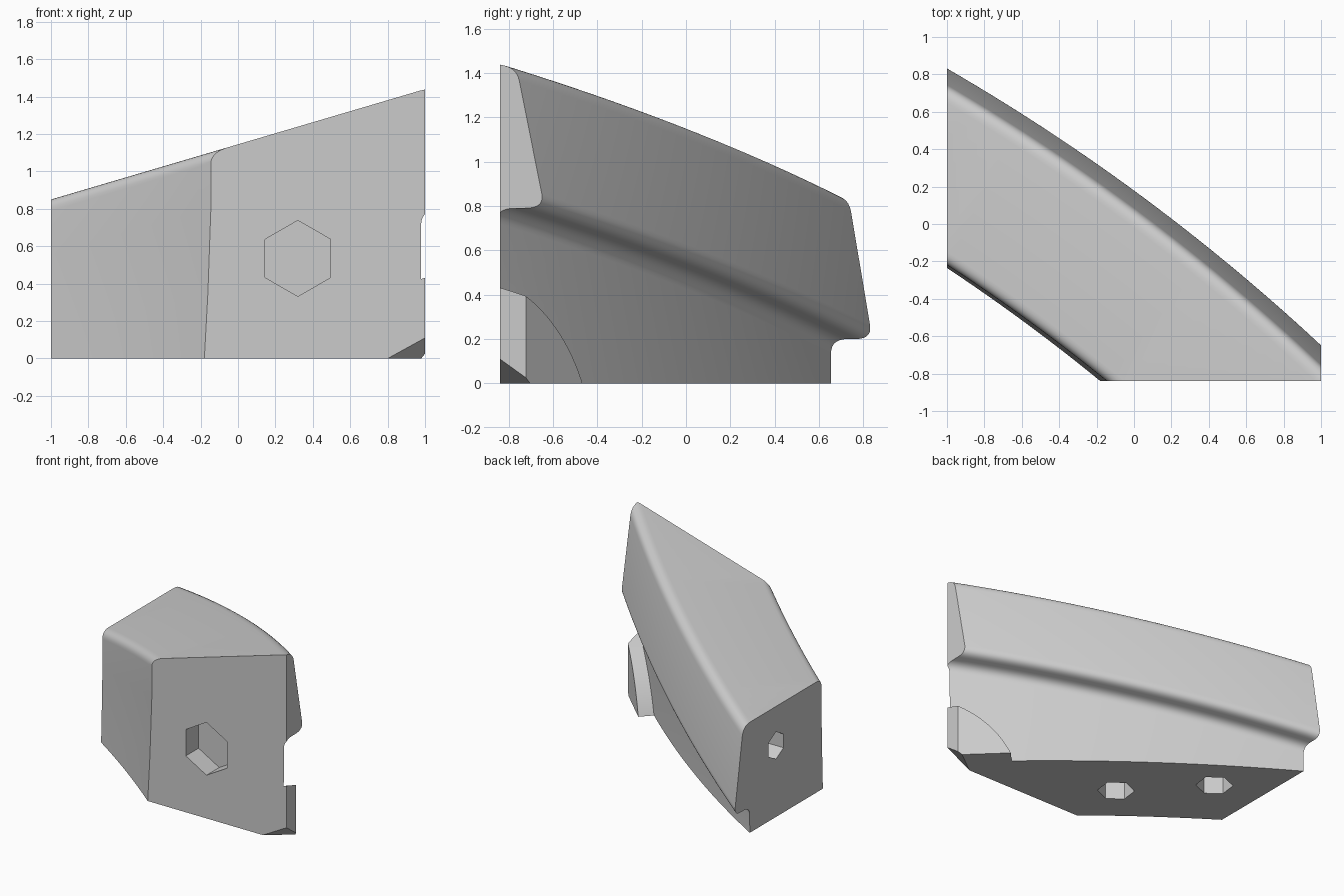
import bpy
import bmesh
from math import cos, sin, radians
from mathutils import Vector, Matrix

cube = bpy.data.objects.get("Cube")
if cube:
    bpy.data.objects.remove(cube, do_unlink=True)

grey = bpy.data.materials.new("plain_grey")
grey.use_nodes = True
COLOUR = (0.6, 0.6, 0.6, 1)
grey.diffuse_color = COLOUR
grey.node_tree.nodes["Principled BSDF"].inputs["Base Color"].default_value = COLOUR

CENTRE = Vector((-6.5, -8.69))   # centre of the plan curve
RADIUS = 11.0                    # radius of the lip
SLOPE = 0.295                    # rise of the section along x


def make_object(name, bm):
    bmesh.ops.recalc_face_normals(bm, faces=bm.faces)
    mesh = bpy.data.meshes.new(name)
    bm.to_mesh(mesh)
    bm.free()
    mesh.materials.append(grey)
    obj = bpy.data.objects.new(name, mesh)
    bpy.context.collection.objects.link(obj)
    return obj


def rounded(corners, steps=7):
    """Round each (u, w, radius) corner of a closed outline."""
    points = []
    for i, (u, w, r) in enumerate(corners):
        p = Vector((u, w))
        if r == 0:
            points.append(p)
            continue
        a = p + (Vector(corners[i - 1][:2]) - p).normalized() * r
        b = p + (Vector(corners[(i + 1) % len(corners)][:2]) - p).normalized() * r
        for k in range(steps + 1):
            t = k / steps
            points.append(a * (1 - t) ** 2 + p * 2 * t * (1 - t) + b * t * t)
    return points


def boolean(target, tool, operation):
    mod = target.modifiers.new(operation.lower(), "BOOLEAN")
    mod.operation = operation
    mod.solver = "EXACT"
    mod.object = tool
    tool.hide_render = True
    bpy.ops.object.select_all(action="DESELECT")
    bpy.context.view_layer.objects.active = target
    target.select_set(True)
    bpy.ops.object.modifier_apply(modifier=mod.name)
    bpy.data.objects.remove(tool, do_unlink=True)


def prism(name, sides, radius, depth, centre, axis, turn=0.0):
    """Prism or cylinder along an axis, turned about it."""
    bm = bmesh.new()
    rotation = Vector(axis).to_track_quat("Z", "Y").to_matrix().to_4x4()
    bmesh.ops.create_cone(
        bm, cap_ends=True, segments=sides, radius1=radius, radius2=radius, depth=depth,
        matrix=Matrix.Translation(centre) @ rotation @ Matrix.Rotation(turn, 4, "Z"))
    return make_object(name, bm)


# Section of the bar: lower wall, lip, sloping wall, top, inner wall
section = rounded([
    (-0.163, -0.7, 0), (-0.157, 0.495, 0.065), (0.004, 0.495, 0.065),
    (-0.09, 1.145, 0.075), (-0.9, 1.145, 0.06), (-0.9, 0.85, 0),
    (-0.91, 0.4, 0), (-0.922, 0.05, 0), (-0.94, -0.7, 0)])

# Sweep the section along the curve
bm = bmesh.new()
rings = []
STEPS = 56
for i in range(STEPS + 1):
    angle = radians(38 + 28 * i / STEPS)
    ring = []
    for u, w in section:
        x = CENTRE.x + (RADIUS + u) * cos(angle)
        y = CENTRE.y + (RADIUS + u) * sin(angle)
        ring.append(bm.verts.new((x, y, w + SLOPE * x)))
    rings.append(ring)
for first, second in zip(rings, rings[1:]):
    for j in range(len(section)):
        k = j - 1
        bm.faces.new((first[k], first[j], second[j], second[k]))
bm.faces.new(rings[0])
bm.faces.new(rings[-1])
bumper = make_object("curved_block", bm)

# Round boss on the lower wall
normal = Vector((0.69, 0.72, 0)).normalized()
along = Vector((-normal.y, normal.x, 0))
boss_centre = along * -1.61 + normal * 0.045 + Vector((0, 0, -0.34))
boolean(bumper, prism("round_boss", 128, 0.83, 0.25, boss_centre, normal), "UNION")

# Trim the ends, front, base and the lower corner
bm = bmesh.new()
bm.from_mesh(bumper.data)
trims = [
    ((1, 0, 0), (1, 0, 0)),
    ((-1, 0, 0), (-1, 0, 0)),
    ((0, -0.84, 0), (0, -1, 0)),
    ((0, 0, 0), (0, 0, -1)),
    ((0.8, -0.84, 0), (0.55, -0.72, -1)),
]
for point, direction in trims:
    cut = bmesh.ops.bisect_plane(
        bm, geom=bm.verts[:] + bm.edges[:] + bm.faces[:], dist=1e-5,
        plane_co=point, plane_no=direction, clear_outer=True)
    edges = [e for e in bm.edges if e.is_boundary]
    bmesh.ops.holes_fill(bm, edges=edges, sides=0)
bmesh.ops.recalc_face_normals(bm, faces=bm.faces)
bm.to_mesh(bumper.data)
bm.free()

# Blind hexagonal holes in the front, the end and the base
holes = [
    ("front_hole", 0.203, 0.31, (0.32, -0.84, 0.535), (0, 1, 0), 0),
    ("end_hole", 0.105, 0.4, (-1, 0.335, 0.55), (1, 0, 0), 0),
    ("base_hole", 0.13, 0.4, (-0.17, -0.4, 0), (0, 0, 1), radians(53)),
    ("base_hole", 0.13, 0.4, (-0.65, 0.1, 0), (0, 0, 1), radians(53)),
]
for name, radius, depth, centre, axis, turn in holes:
    boolean(bumper, prism(name, 6, radius, depth, centre, axis, turn), "DIFFERENCE")

bpy.ops.object.select_all(action="DESELECT")
bpy.context.view_layer.objects.active = bumper
bumper.select_set(True)
bpy.ops.object.shade_smooth_by_angle(angle=radians(30))
